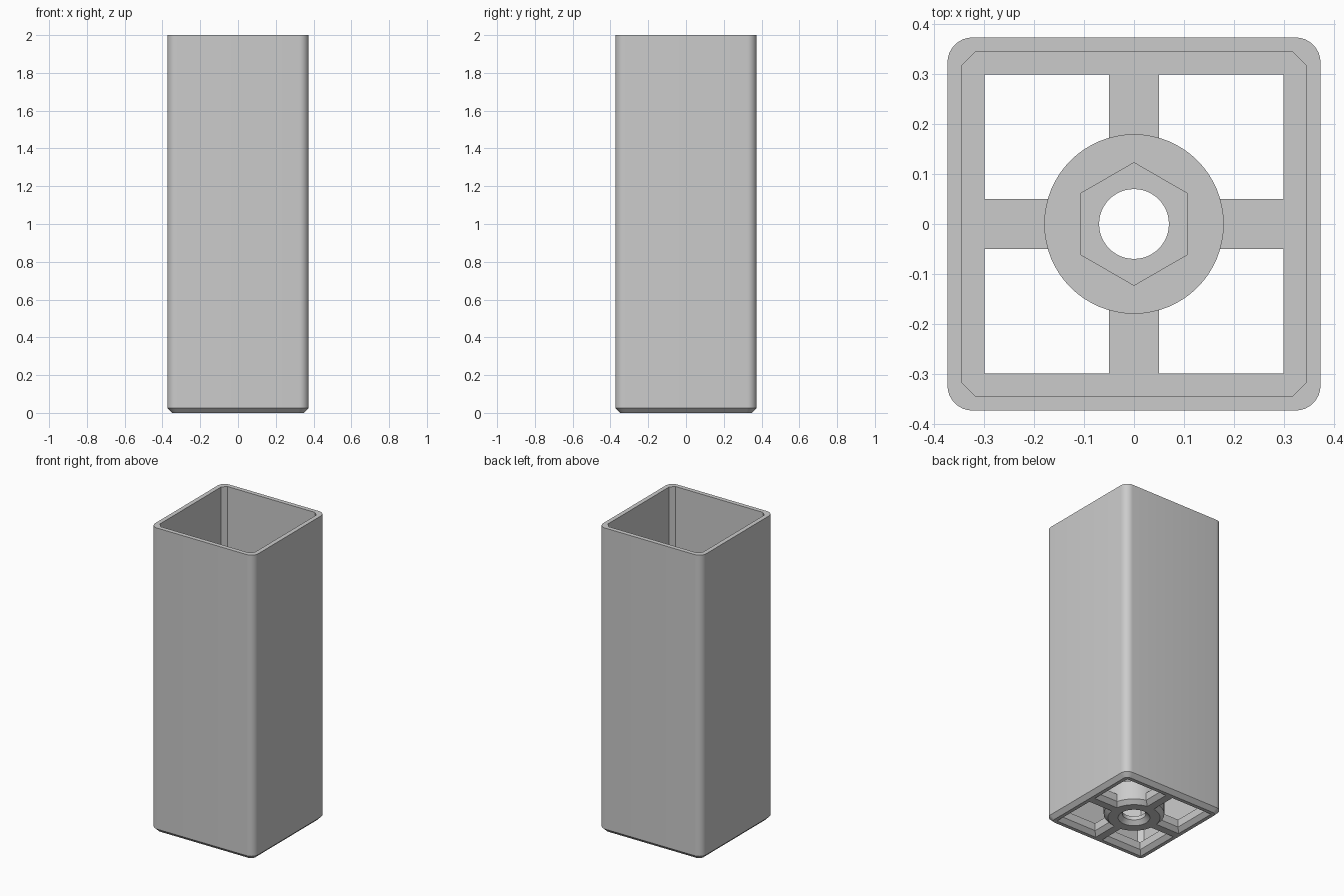
import bpy, math

cube = bpy.data.objects.get("Cube")
if cube:
    bpy.data.objects.remove(cube, do_unlink=True)

HALF, HEIGHT, CHAMFER = 0.374, 2.0, 0.025
FLOOR, HUB_TOP, NUT_FLOOR = 0.075, 0.15, 0.05

grey = bpy.data.materials.new("plain grey")
grey.use_nodes = True
grey.diffuse_color = (0.6, 0.6, 0.6, 1)
grey.node_tree.nodes["Principled BSDF"].inputs["Base Color"].default_value = (0.6, 0.6, 0.6, 1)


def circle(radius, sides, turn=0.0):
    return [(radius * math.cos(turn + math.tau * i / sides),
             radius * math.sin(turn + math.tau * i / sides)) for i in range(sides)]


def rounded_square(half, radius, steps):
    """Square outline with rounded corners, or cut corners when steps is 1."""
    points = []
    for quarter in range(4):
        middle = math.pi / 4 + quarter * math.pi / 2
        cx = math.copysign(half - radius, math.cos(middle))
        cy = math.copysign(half - radius, math.sin(middle))
        for i in range(steps + 1):
            a = (quarter + i / steps) * math.pi / 2
            points.append((cx + radius * math.cos(a), cy + radius * math.sin(a)))
    return points


def rectangle(x0, x1, y0, y1):
    return [(x0, y0), (x1, y0), (x1, y1), (x0, y1)]


def loft(name, sections):
    """Closed solid through stacked outlines with equal point counts."""
    n = len(sections[0][1])
    verts = [(x, y, z) for z, outline in sections for x, y in outline]
    faces = [list(range(n))[::-1], list(range(len(verts) - n, len(verts)))]
    for s in range(len(sections) - 1):
        for i in range(n):
            j = (i + 1) % n
            faces.append([s * n + i, s * n + j, (s + 1) * n + j, (s + 1) * n + i])
    mesh = bpy.data.meshes.new(name)
    mesh.from_pydata(verts, [], faces)
    mesh.materials.append(grey)
    ob = bpy.data.objects.new(name, mesh)
    bpy.context.collection.objects.link(ob)
    return ob


def combine(target, tool, operation):
    tool.hide_render = True
    mod = target.modifiers.new(operation, 'BOOLEAN')
    mod.operation, mod.solver, mod.object = operation, 'EXACT', tool
    bpy.context.view_layer.objects.active = target
    bpy.ops.object.modifier_apply(modifier=mod.name)
    bpy.data.objects.remove(tool, do_unlink=True)


# Square tube with rounded corners and a chamfered foot
tube = loft("square_tube", [
    (0, rounded_square(HALF - CHAMFER, 0.03, 8)),
    (CHAMFER, rounded_square(HALF, 0.05, 8)),
    (HEIGHT, rounded_square(HALF, 0.05, 8))])

# Hollow inside with cut corners
inside = rounded_square(0.345, 0.027, 1)
combine(tube, loft("cavity_cutter", [(FLOOR, inside), (HEIGHT + 0.1, inside)]), 'DIFFERENCE')

# Four floor openings, flared below, leaving a frame and four spokes
for sx in (-1, 1):
    for sy in (-1, 1):
        def opening(grow):
            lo, hi = 0.05 - grow, 0.30 + grow
            xs, ys = sorted((sx * lo, sx * hi)), sorted((sy * lo, sy * hi))
            return rectangle(*xs, *ys)
        cutter = loft("opening_cutter", [
            (-0.01, opening(CHAMFER + 0.01)), (CHAMFER, opening(0)), (FLOOR + 0.05, opening(0))])
        combine(tube, cutter, 'DIFFERENCE')

# Raised round hub
hub = loft("hub", [(0, circle(0.18 - CHAMFER, 64)), (CHAMFER, circle(0.18, 64)),
                   (HUB_TOP, circle(0.18, 64))])
combine(tube, hub, 'UNION')

# Bolt hole, flared below, and hexagonal nut pocket
hole = loft("hole_cutter", [
    (-0.01, circle(0.07 + CHAMFER + 0.01, 48)), (CHAMFER, circle(0.07, 48)),
    (HUB_TOP + 0.05, circle(0.07, 48))])
combine(tube, hole, 'DIFFERENCE')
hexagon = circle(0.123, 6, math.pi / 2)
combine(tube, loft("nut_cutter", [(NUT_FLOOR, hexagon), (HUB_TOP + 0.05, hexagon)]), 'DIFFERENCE')

# Smooth the round surfaces, keep edges sharp
bpy.ops.object.select_all(action='DESELECT')
tube.select_set(True)
bpy.context.view_layer.objects.active = tube
bpy.ops.object.shade_smooth_by_angle(angle=math.radians(25))
